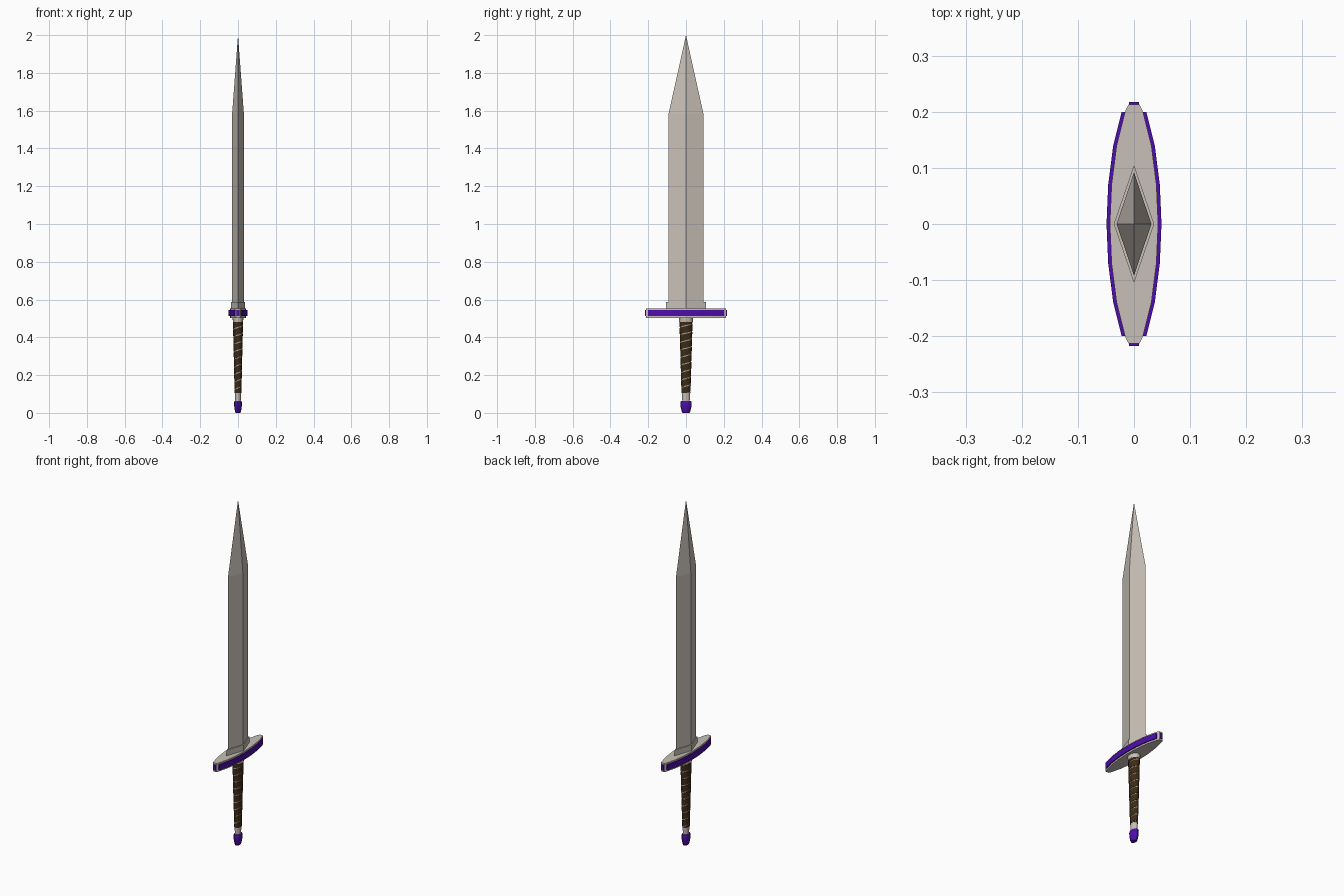
import bpy
from math import sin, cos, pi, radians

cube = bpy.data.objects.get("Cube")
if cube:
    bpy.data.objects.remove(cube, do_unlink=True)


def material(name, rgb):
    m = bpy.data.materials.new(name)
    m.use_nodes = True
    m.diffuse_color = (*rgb, 1)
    m.node_tree.nodes["Principled BSDF"].inputs["Base Color"].default_value = (*rgb, 1)
    return m


steel = material("warm steel", (0.58, 0.53, 0.48))
purple = material("purple enamel", (0.075, 0.004, 0.40))
leather = material("brown leather", (0.045, 0.024, 0.010))
cord = material("tan cord", (0.50, 0.33, 0.16))


def build(name, verts, faces, mat, smooth=False):
    me = bpy.data.meshes.new(name)
    me.from_pydata(verts, [], faces)
    me.materials.append(mat)
    ob = bpy.data.objects.new(name, me)
    bpy.context.collection.objects.link(ob)
    bpy.ops.object.select_all(action="DESELECT")
    ob.select_set(True)
    bpy.context.view_layer.objects.active = ob
    bpy.ops.object.mode_set(mode="EDIT")
    bpy.ops.mesh.select_all(action="SELECT")
    bpy.ops.mesh.normals_make_consistent(inside=False)
    bpy.ops.object.mode_set(mode="OBJECT")
    if smooth:
        bpy.ops.object.shade_smooth_by_angle(angle=radians(35))
    return ob


def skin(name, rings, mat, smooth=False):
    """Join equal closed rings into a capped solid."""
    n = len(rings[0])
    faces = [(r * n + i, r * n + (i + 1) % n, (r + 1) * n + (i + 1) % n, (r + 1) * n + i)
             for r in range(len(rings) - 1) for i in range(n)]
    faces += [tuple(range(n)), tuple(range((len(rings) - 1) * n, len(rings) * n))]
    return build(name, [v for ring in rings for v in ring], faces, mat, smooth)


def oval(rx, ry, z, n):
    return [(rx * cos(2 * pi * i / n), ry * sin(2 * pi * i / n), z) for i in range(n)]


def turned(name, profile, mat, n=16, smooth=True):
    return skin(name, [oval(rx, ry, z, n) for z, rx, ry in profile], mat, smooth)


def prism(name, half, z0, z1, mat):
    """Extrude an outline given as (half width, y) for its upper quarter."""
    side = half + [(x, -y) for x, y in reversed(half) if y > 0]
    outline = side + [(-x, y) for x, y in reversed(side)]
    return skin(name, [[(x, y, z) for x, y in outline] for z in (z0, z1)], mat)


# Blade: diamond section with a pointed tip
base = oval(0.031, 0.092, 0.55, 4) + oval(0.031, 0.092, 1.585, 4) + [(0, 0, 2.0)]
sides = [(i, (i + 1) % 4, 4 + (i + 1) % 4, 4 + i) for i in range(4)]
point = [(4 + i, 4 + (i + 1) % 4, 8) for i in range(4)]
build("blade", base, sides + point + [(0, 1, 2, 3)], steel)
turned("blade_collar", [(0.545, 0.036, 0.105), (0.587, 0.036, 0.105)], steel, 4, False)

# Crossguard with enamel bands along its sides and plates on its ends
curve = [(0.016, 0.2), (0.031, 0.14), (0.040, 0.07), (0.043, 0)]
prism("crossguard", [(0.010, 0.213)] + curve, 0.503, 0.553, steel)
prism("guard_enamel_band", [(x + 0.006, y) for x, y in curve], 0.512, 0.544, purple)
prism("guard_end_plates", [(0.009, 0.217)], 0.512, 0.544, purple)

# Grip: tan core wound with a leather strap
LOW, HIGH = 0.105, 0.485


def grip_radii(z):
    t = (z - LOW) / (HIGH - LOW)
    return 0.016 + 0.009 * t, 0.022 + 0.011 * t


turned("grip_core", [(z, *grip_radii(z)) for z in (LOW, HIGH)], cord)

PITCH, STEPS, GAP = 0.04, 20, 0.006
count = int((HIGH - LOW + PITCH) / PITCH * STEPS)
strap = []
for k in range(count + 1):
    a = 2 * pi * k / STEPS
    start = LOW - PITCH + PITCH * k / STEPS
    ring = []
    for dz, lift in ((0, -0.002), (0, 0.002), (PITCH - GAP, 0.002), (PITCH - GAP, -0.002)):
        z = min(max(start + dz, LOW), HIGH)
        rx, ry = grip_radii(z)
        ring.append(((rx + lift) * cos(a), (ry + lift) * sin(a), z))
    strap.append(ring)
skin("grip_strap", strap, leather, True)

# Ferrules above and below the grip
turned("upper_ferrule", [(0.48, 0.027, 0.036), (0.508, 0.029, 0.038)], steel)
turned("lower_ferrule", [(0.05, 0.014, 0.019), (0.11, 0.016, 0.022)], steel)

# Pommel
turned("pommel", [(0, 0.012, 0.018), (0.008, 0.016, 0.023), (0.035, 0.020, 0.029),
                  (0.056, 0.020, 0.030), (0.064, 0.017, 0.026)], purple, 12)
